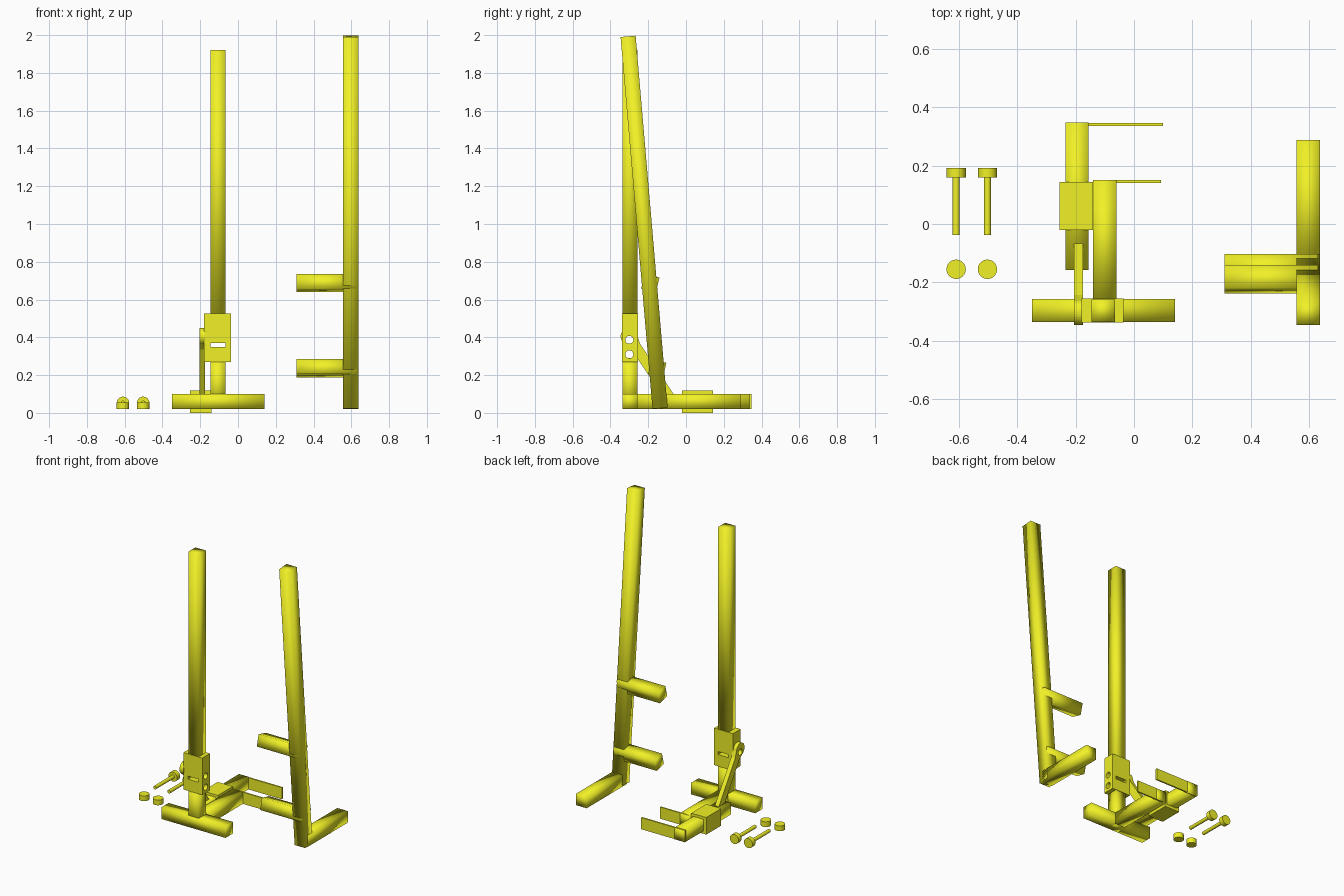
import bpy, bmesh, math
from mathutils import Vector

if "Cube" in bpy.data.objects:
    bpy.data.objects.remove(bpy.data.objects["Cube"])

yellow = bpy.data.materials.new("yellow_paint")
yellow.diffuse_color = (0.88, 0.88, 0.02, 1)
yellow.use_nodes = True
yellow.node_tree.nodes["Principled BSDF"].inputs["Base Color"].default_value = yellow.diffuse_color


def finish(name, bm, smooth=False, helper=False):
    bmesh.ops.recalc_face_normals(bm, faces=bm.faces[:])
    for f in bm.faces:
        f.smooth = smooth
    me = bpy.data.meshes.new(name)
    bm.to_mesh(me)
    bm.free()
    me.materials.append(yellow)
    ob = bpy.data.objects.new(name, me)
    bpy.context.collection.objects.link(ob)
    if helper:
        ob.hide_render = True
        ob.hide_set(True)
    return ob


def box(name, x, y, z, tilt=0.0, smooth=True, helper=False):
    """Box from (min, max) ranges, optionally tilted about x at its centre."""
    bm = bmesh.new()
    bmesh.ops.create_cube(bm, size=1)
    bmesh.ops.scale(bm, verts=bm.verts, vec=(x[1] - x[0], y[1] - y[0], z[1] - z[0]))
    ob = finish(name, bm, smooth, helper)
    ob.location = (sum(x) / 2, sum(y) / 2, sum(z) / 2)
    ob.rotation_euler.x = tilt
    return ob


def rod(name, centre, radius, length, axis='Z', helper=False):
    bm = bmesh.new()
    bmesh.ops.create_cone(bm, cap_ends=True, segments=32, radius1=radius,
                          radius2=radius, depth=length)
    ob = finish(name, bm, False, helper)
    ob.location = centre
    ob.rotation_euler = {'X': (0, math.pi / 2, 0), 'Y': (math.pi / 2, 0, 0), 'Z': (0, 0, 0)}[axis]
    if not helper:
        bpy.ops.object.select_all(action='DESELECT')
        ob.select_set(True)
        bpy.context.view_layer.objects.active = ob
        bpy.ops.object.shade_smooth_by_angle(angle=math.radians(40))
    return ob


def cut(ob, cutter):
    mod = ob.modifiers.new("cut", 'BOOLEAN')
    mod.operation = 'DIFFERENCE'
    mod.solver = 'EXACT'
    mod.object = cutter


# Upright frame: post, cross foot and the bar running back
post_x, post_y = (-0.145, -0.065), (-0.335, -0.258)
box("post_lower", post_x, post_y, (0.02, 0.29))
box("post_upper", post_x, post_y, (0.50, 1.92))
box("cross_foot", (-0.35, 0.14), (-0.336, -0.256), (0.02, 0.10))
box("rear_bar", (-0.14, -0.06), (-0.26, 0.15), (0.02, 0.10))
box("rear_bar_plate", (-0.14, 0.093), (0.14, 0.15), (0.02, 0.10), smooth=False)

# Sliding bar, its guide and end plate
box("slide_bar", (-0.235, -0.155), (-0.158, 0.348), (0.02, 0.10))
box("slide_guide", (-0.255, -0.14), (-0.02, 0.143), (0.0, 0.118), smooth=False)
box("slide_bar_plate", (-0.235, 0.10), (0.335, 0.346), (0.02, 0.10), smooth=False)

# Collar on the post with a front slot and two bolt holes
collar = box("post_collar", (-0.18, -0.036), (-0.338, -0.255), (0.27, 0.525), smooth=False)
cut(collar, box("slot_cutter", (-0.146, -0.066), (-0.5, -0.1), (0.35, 0.371),
                smooth=False, helper=True))
hole_cutters = [rod(f"hole_cutter_{i}", (-0.12, -0.30, z), 0.021, 0.4, 'X', True)
                for i, z in enumerate((0.387, 0.31))]
for c in hole_cutters:
    cut(collar, c)

# Lever linking the collar to the sliding bar
bm = bmesh.new()
d = Vector((0, 0.555, -0.832))
n = Vector((0, 0.832, 0.555))
top = Vector((-0.205, -0.302, 0.405))
pts = []
for i in range(21):
    a = math.radians(-120 + 12 * i)
    pts.append(top + (n * math.sin(a) - d * math.cos(a)) * 0.044)
pts += [top + d * 0.065 + n * 0.027, top + d * 0.41 + n * 0.027,
        top + d * 0.41 - n * 0.027, top + d * 0.065 - n * 0.027]
face = bm.faces.new([bm.verts.new(p) for p in pts])
ext = bmesh.ops.extrude_face_region(bm, geom=[face])
bmesh.ops.translate(bm, vec=(0.03, 0, 0),
                    verts=[v for v in ext["geom"] if isinstance(v, bmesh.types.BMVert)])
lever = finish("lever", bm)
cut(lever, hole_cutters[0])

# Separate leaning frame: post, foot and two short arms
lean = math.atan2(0.17, 1.98)
box("leaning_post", (0.557, 0.637), (-0.262, -0.182), (0.022, 1.997), tilt=lean)
box("leaning_post_foot", (0.557, 0.637), (-0.15, 0.288), (0.02, 0.10))
for name, y, z in (("lower_arm", -0.152, 0.236), ("upper_arm", -0.189, 0.688)):
    box(name, (0.31, 0.63), (y - 0.04, y + 0.04), (z - 0.04, z + 0.04),
        tilt=math.radians(-14))

# Loose bolts and nuts lying beside the frame
for i, x in enumerate((-0.609, -0.502)):
    rod(f"bolt_head_{i}", (x, 0.175, 0.053), 0.033, 0.032, 'Y')
    rod(f"bolt_shank_{i}", (x, 0.065, 0.053), 0.012, 0.205, 'Y')
    rod(f"nut_{i}", (x, -0.155, 0.038), 0.033, 0.036)
